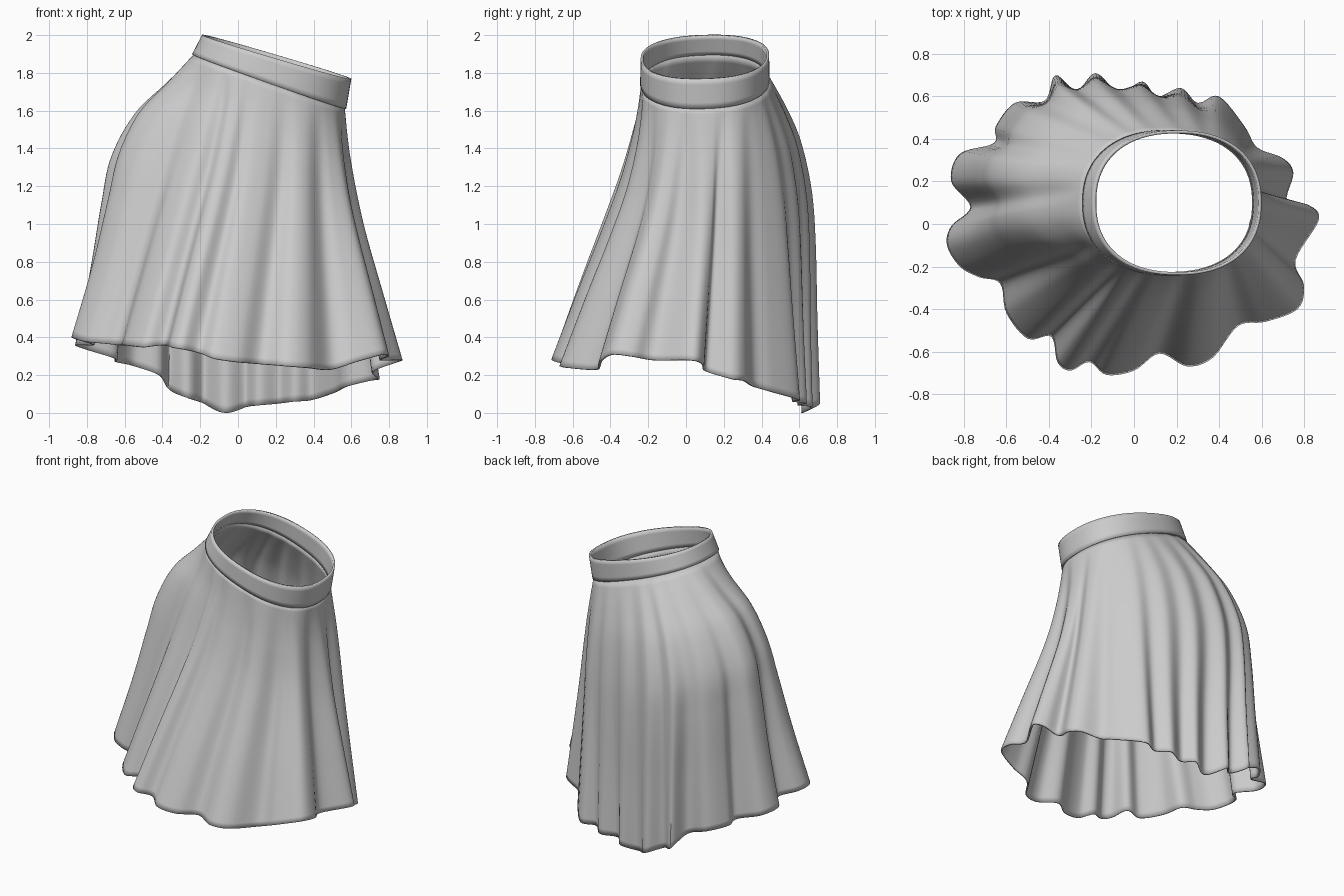
import bpy
import bmesh
import math
from mathutils import Vector

default_cube = bpy.data.objects.get("Cube")
if default_cube:
    bpy.data.objects.remove(default_cube, do_unlink=True)

fabric = bpy.data.materials.new("grey fabric")
fabric.use_nodes = True
fabric.diffuse_color = (0.6, 0.6, 0.6, 1)
fabric.node_tree.nodes["Principled BSDF"].inputs["Base Color"].default_value = (0.6, 0.6, 0.6, 1)

# Wavy hem, counter-clockwise from the left side, in hundredths
HEM = [(87, 2, 28), (82, 9, 26), (72, 11, 22), (75, 24, 18), (70, 31, 17), (58, 36, 14),
       (52, 46, 11), (40, 60, 7), (30, 57, 6), (22, 64, 5), (11, 60, 4), (4, 67, 3),
       (-7, 62, 0), (-18, 71, 5), (-27, 63, 8), (-37, 70, 13), (-42, 58, 20),
       (-56, 57, 25), (-65, 46, 27), (-66, 38, 29), (-82, 33, 34), (-86, 20, 36),
       (-77, 8, 36), (-86, -1, 39), (-88, -10, 40), (-82, -20, 38), (-73, -25, 37),
       (-63, -28, 36), (-60, -42, 36), (-50, -54, 35), (-39, -53, 36), (-36, -65, 35),
       (-30, -69, 34), (-21, -65, 32), (-13, -71, 29), (0, -69, 27), (12, -61, 26),
       (25, -67, 25), (37, -63, 24), (49, -48, 23), (62, -46, 27), (77, -40, 31),
       (80, -29, 30), (76, -17, 28)]

# Percentage flared outwards at each drop from the waist, by direction
DROPS = (0, .1, .2, .35, .5, .75, 1)
FLARE = [
    (0, 1, 5, 16, 31, 65, 100),     # left
    (0, 21, 39, 55, 65, 82, 100),   # back left
    (0, 41, 72, 94, 100, 99, 100),  # back
    (0, 33, 62, 85, 91, 95, 100),   # back right
    (0, 23, 47, 65, 73, 85, 100),   # right
    (0, 7, 18, 33, 49, 75, 100),    # front right
    (0, 3, 8, 20, 37, 69, 100),     # front
    (0, 2, 6, 16, 33, 67, 100),     # front left
]
STEPS = 6
ROWS = 44


def spline(p0, p1, p2, p3, u):
    """Catmull-Rom blend, for numbers or points."""
    return (p1 * 2 + (p2 - p0) * u + (p0 * 2 - p1 * 5 + p2 * 4 - p3) * u ** 2
            + (p1 * 3 - p0 - p2 * 3 + p3) * u ** 3) * 0.5


def flare_at(values, t):
    """Smooth curve through the flare samples of one direction."""
    last = len(DROPS) - 1
    k = max(i for i in range(last) if DROPS[i] <= t)
    h = DROPS[k + 1] - DROPS[k]
    u = (t - DROPS[k]) / h

    def slope(i):
        a, b = max(i - 1, 0), min(i + 1, last)
        return (values[b] - values[a]) / (DROPS[b] - DROPS[a])
    ease = u * u * (3 - 2 * u)
    return (values[k] + (values[k + 1] - values[k]) * ease
            + h * slope(k) * u * (1 - u) ** 2 - h * slope(k + 1) * u * u * (1 - u)) / 100


def around(values, angle):
    """Smoothly interpolate values spaced evenly around the body."""
    n = len(values)
    place = (angle / math.tau * n) % n
    k = int(place)
    return spline(*(values[(k + d) % n] for d in (-1, 0, 1, 2)), place - k)


def oval(angle, centre_x, radius_x, radius_y, height, tilt):
    """Slightly squared oval around the waist, on a sloping plane."""
    def soft(v):
        return math.copysign(abs(v) ** 0.87, v)
    x, y = radius_x * soft(math.cos(angle)), radius_y * soft(math.sin(angle))
    return Vector((centre_x + x, 0.1 + y, height - tilt * x + 0.03 * y))


def seam(angle, grow=0.0):
    return oval(angle, 0.165, 0.4 + grow, 0.335 + grow, 1.755, 0.355)


def rim(angle):
    return oval(angle, 0.205, 0.395, 0.34, 1.885, 0.295)


def make_sheet(name, rings, thickness):
    """Skin a stack of closed rings into a smooth cloth sheet."""
    bm = bmesh.new()
    loops = [[bm.verts.new(p) for p in ring] for ring in rings]
    for upper, lower in zip(loops, loops[1:]):
        for i in range(len(upper)):
            j = (i + 1) % len(upper)
            bm.faces.new((upper[i], lower[i], lower[j], upper[j]))
    mesh = bpy.data.meshes.new(name)
    bm.to_mesh(mesh)
    bm.free()
    mesh.materials.append(fabric)
    obj = bpy.data.objects.new(name, mesh)
    bpy.context.collection.objects.link(obj)
    solid = obj.modifiers.new("cloth thickness", 'SOLIDIFY')
    solid.thickness = thickness
    solid.offset = -1
    bpy.ops.object.select_all(action='DESELECT')
    obj.select_set(True)
    bpy.context.view_layer.objects.active = obj
    bpy.ops.object.shade_smooth_by_angle(angle=math.radians(50))


# Folded hem curve, and the same curve with the folds averaged away
knots = [Vector(point) / 100 for point in HEM]
count = len(knots)
hem = [spline(*(knots[(i + k) % count] for k in (-1, 0, 1, 2)), s / STEPS)
       for i in range(count) for s in range(STEPS)]
total = len(hem)
reach = STEPS * 5
weights = {k: math.exp(-(k / (STEPS * 2)) ** 2 / 2) for k in range(-reach, reach + 1)}
weight_sum = sum(weights.values())
plain = [sum((hem[(i + k) % total] * w for k, w in weights.items()), Vector()) / weight_sum
         for i in range(total)]
angles = [math.atan2(p.y / 0.7, p.x / 0.87) for p in plain]

# Skirt: flares from the waist seam, with folds deepening towards the hem
rings = []
for row in range(ROWS + 1):
    t = row / ROWS
    flare = [flare_at(values, t) for values in FLARE]
    ring = []
    for angle, smooth, folded in zip(angles, plain, hem):
        waist = seam(angle)
        p = waist.lerp(smooth, around(flare, angle)) + (folded - smooth) * t ** 0.85
        p.z = waist.z + (folded.z - waist.z) * t
        ring.append(p)
    rings.append(ring)
make_sheet("skirt", rings, 0.01)

# Waistband: tilted oval band standing just proud of the skirt
turns = [i * math.tau / 96 for i in range(96)]
band = [[rim(a).lerp(seam(a, 0.008), k / 5) for a in turns] for k in range(6)]
make_sheet("waistband", band, 0.014)
